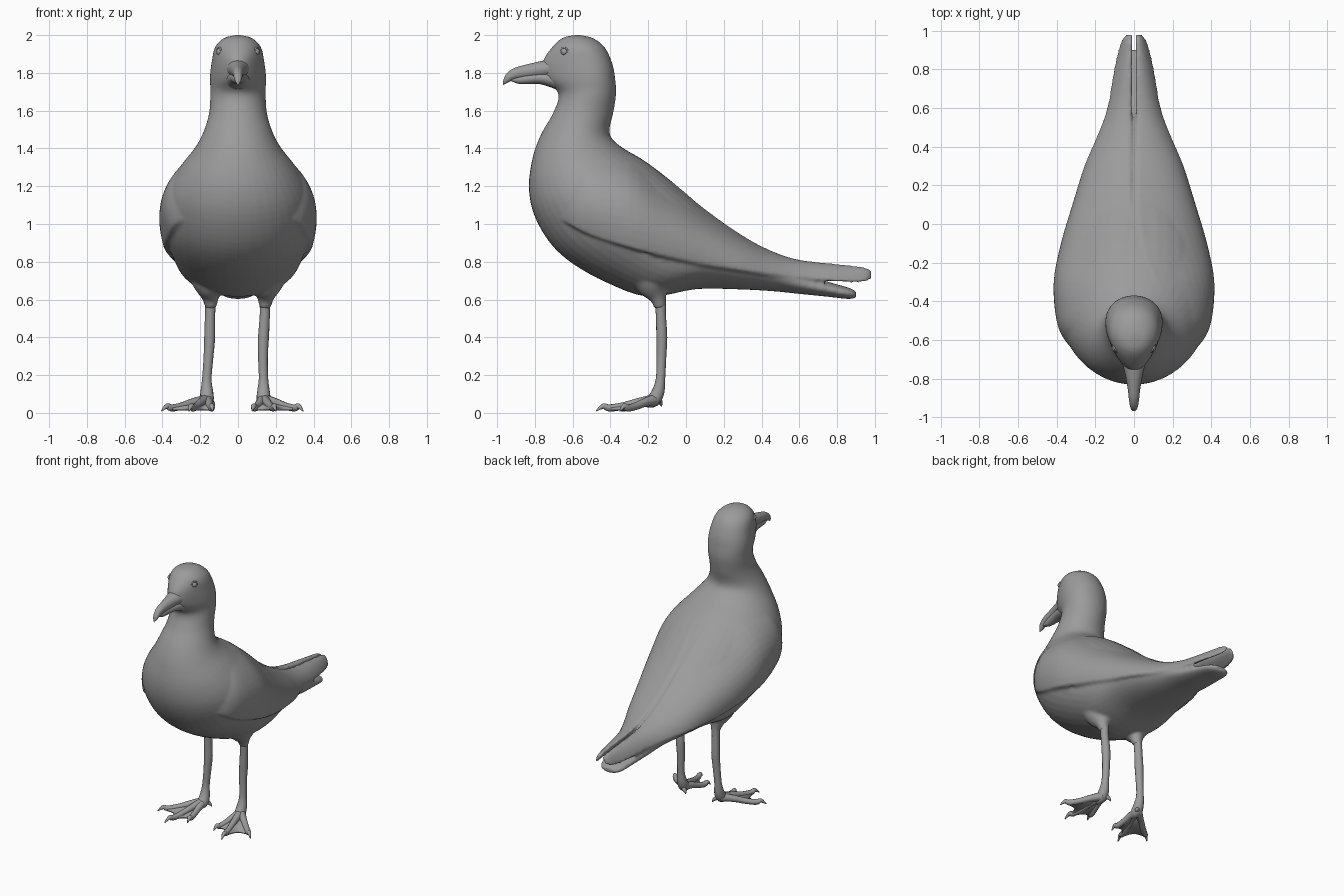
import bpy, bmesh, math
from mathutils import Vector

if "Cube" in bpy.data.objects:
    bpy.data.objects.remove(bpy.data.objects["Cube"])

grey = bpy.data.materials.new("dark_grey")
grey.diffuse_color = (.33, .33, .33, 1)
grey.use_nodes = True
grey.node_tree.nodes["Principled BSDF"].inputs["Base Color"].default_value = grey.diffuse_color


def smooth(rows, n):
    """Catmull-Rom interpolation of parameter rows."""
    out = []
    for i in range(len(rows) - 1):
        p = [rows[max(i - 1, 0)], rows[i], rows[i + 1], rows[min(i + 2, len(rows) - 1)]]
        for k in range(n):
            t = k / n
            out.append([0.5 * (2 * b + (c - a) * t + (2 * a - 5 * b + 4 * c - d) * t * t
                               + (3 * b - a - 3 * c + d) * t ** 3) for a, b, c, d in zip(*p)])
    return out + [list(rows[-1])]


def loft(bm, rings):
    vs = [[bm.verts.new(p) for p in r] for r in rings]
    n = len(vs[0])
    for a, b in zip(vs, vs[1:]):
        for j in range(n):
            bm.faces.new((a[j], a[(j + 1) % n], b[(j + 1) % n], b[j]))
    bm.faces.new(vs[0])
    bm.faces.new(vs[-1][::-1])


def tube(bm, rows, n=12, steps=4):
    """Round tube along rows of x, y, z, radius."""
    rows = smooth(rows, steps)
    rings = []
    for i, r in enumerate(rows):
        d = Vector(rows[min(i + 1, len(rows) - 1)][:3]) - Vector(rows[max(i - 1, 0)][:3])
        u = d.cross(Vector((0.9, 0.3, 0.1))).normalized()
        v = d.cross(u).normalized()
        rings.append([Vector(r[:3]) + r[3] * (u * math.cos(a) + v * math.sin(a))
                      for a in (2 * math.pi * k / n for k in range(n))])
    loft(bm, rings)


def finish(bm, name):
    bmesh.ops.recalc_face_normals(bm, faces=bm.faces)
    me = bpy.data.meshes.new(name)
    bm.to_mesh(me)
    bm.free()
    ob = bpy.data.objects.new(name, me)
    bpy.context.collection.objects.link(ob)
    me.polygons.foreach_set("use_smooth", [True] * len(me.polygons))
    me.materials.append(grey)
    return ob


# Head, neck, torso and tail: back y, z, front y, z, half width, egg taper
torso = [
    (-.56, 2.0, -.59, 2.0, .012, 0), (-.49, 1.983, -.655, 1.985, .075, 0),
    (-.43, 1.935, -.71, 1.935, .122, .1), (-.39, 1.85, -.76, 1.855, .135, .3),
    (-.375, 1.77, -.75, 1.77, .142, .33), (-.37, 1.69, -.675, 1.69, .146, .1),
    (-.385, 1.59, -.705, 1.585, .153, 0), (-.405, 1.5, -.765, 1.48, .182, 0),
    (-.39, 1.45, -.81, 1.36, .225, 0), (-.33, 1.4, -.832, 1.2, .3, 0),
    (-.22, 1.335, -.805, 1.05, .365, 0), (-.1, 1.245, -.72, .9, .393, 0),
    (0, 1.16, -.6, .79, .393, 0), (.1, 1.075, -.42, .69, .36, 0),
    (.2, .99, -.2, .615, .32, 0), (.3, .925, .05, .655, .28, 0),
    (.42, .855, .25, .655, .225, 0), (.52, .81, .45, .645, .17, 0),
    (.63, .735, .6, .63, .135, 0), (.76, .692, .75, .615, .108, 0),
    (.86, .663, .86, .603, .085, 0), (.9, .645, .9, .61, .05, 0)]
bm = bmesh.new()
rings = []
for by, bz, fy, fz, w, k in smooth(torso, 4):
    ring = []
    for j in range(40):
        a = 2 * math.pi * j / 40
        c, s = math.cos(a), math.sin(a)
        ring.append(((w * s * (1 + k * c)), (by + fy) / 2 + (by - fy) / 2 * c,
                     (bz + fz) / 2 + (bz - fz) / 2 * c))
    rings.append(ring)
loft(bm, rings)

# Folded wings: y, then x, z of the top, middle and bottom of each section
wing = [
    (-.72, .19, 1.24, .22, 1.15, .22, 1.06), (-.62, .27, 1.28, .338, 1.14, .332, 1.0),
    (-.5, .235, 1.37, .388, 1.17, .37, .94),
    (-.3, .12, 1.365, .378, 1.17, .393, .88), (-.1, .05, 1.245, .325, 1.07, .366, .83),
    (.1, .022, 1.08, .26, .97, .316, .79), (.3, .016, .94, .19, .88, .258, .76),
    (.45, .012, .86, .13, .825, .195, .74), (.6, .01, .81, .09, .79, .14, .72),
    (.8, .01, .788, .065, .768, .105, .702), (.94, .01, .772, .045, .755, .07, .695),
    (.98, .012, .755, .03, .745, .04, .71)]
for side in (1, -1):
    rings = []
    for y, tx, tz, mx, mz, bx, bz in smooth(wing, 4):
        cx, cz = 2 * mx - (tx + bx) / 2, 2 * mz - (tz + bz) / 2
        length = math.hypot(bx - tx, bz - tz)
        nx, nz = (bz - tz) / length, -(bx - tx) / length
        outer, inner = [], []
        for j in range(13):
            s = j / 12
            x = (1 - s) ** 2 * tx + 2 * s * (1 - s) * cx + s * s * bx
            z = (1 - s) ** 2 * tz + 2 * s * (1 - s) * cz + s * s * bz
            t = min(.07, length * .35) * (.3 + .7 * math.sin(math.pi * s))
            outer.append((side * x, y, z))
            inner.append((side * max(x + nx * t, .01), y, z + nz * t))
        rings.append(outer + inner[::-1])
    loft(bm, rings)
    # Feathered thighs
    tube(bm, [(side * .16, -.2, .8, .13), (side * .15, -.175, .68, .09),
              (side * .146, -.148, .61, .046), (side * .143, -.137, .555, .03)], 16)

# Fuse into one soft sculpted skin
body = finish(bm, "body")
m = body.modifiers.new("fuse", 'REMESH')
m.mode, m.voxel_size, m.use_smooth_shade = 'VOXEL', .01, True
m = body.modifiers.new("soften", 'SMOOTH')
m.factor, m.iterations = .5, 6

# Beak halves: y, top z, bottom z, half width
beaks = {
    "upper_beak": [(-.68, 1.88, 1.775, .075), (-.76, 1.864, 1.775, .05), (-.85, 1.843, 1.77, .033),
                   (-.91, 1.825, 1.763, .026), (-.95, 1.797, 1.745, .019),
                   (-.966, 1.765, 1.738, .009), (-.969, 1.742, 1.734, .003)],
    "lower_beak": [(-.68, 1.81, 1.71, .068), (-.77, 1.805, 1.74, .046), (-.85, 1.795, 1.74, .03),
                   (-.89, 1.785, 1.743, .022), (-.935, 1.772, 1.76, .01)]}
for name, rows in beaks.items():
    bm = bmesh.new()
    loft(bm, [[(w * math.sin(a), y, (t + b) / 2 + (t - b) / 2 * math.cos(a))
               for a in (2 * math.pi * k / 20 for k in range(20))]
              for y, t, b, w in smooth(rows, 4)])
    finish(bm, name)

for side, label, dx in ((1, "right", 0), (-1, "left", .06)):
    # Eye with a lid ring
    bpy.ops.mesh.primitive_uv_sphere_add(segments=20, ring_count=12, radius=.02,
                                         location=(side * .095, -.643, 1.912))
    eye = bpy.context.object
    bpy.ops.object.shade_smooth()
    bpy.ops.mesh.primitive_torus_add(major_radius=.021, minor_radius=.005, major_segments=24,
                                     minor_segments=8, location=(side * .099, -.645, 1.912),
                                     rotation=(0, math.pi / 2, -side * .5))
    lid = bpy.context.object
    bpy.ops.object.shade_smooth()
    for ob, part in ((eye, "_eye"), (lid, "_eyelid")):
        ob.name = label + part
        ob.data.materials.append(grey)

    # Leg shank with knobbly joints
    ax = .135 + dx * .5
    bm = bmesh.new()
    tube(bm, [(side * .143, -.137, .62, .03), (side * (.142 + dx * .1), -.133, .52, .027),
              (side * (.135 + dx * .25), -.128, .4, .029), (side * (.132 + dx * .4), -.13, .3, .026),
              (side * ax, -.135, .18, .025), (side * ax, -.148, .11, .034),
              (side * ax, -.175, .065, .036), (side * ax, -.22, .045, .015)], 14)
    finish(bm, label + "_leg")

    # Three clawed toes and a small hind toe
    heel = Vector((side * ax, -.16, .07))
    tips = [Vector((side * (x + dx), y, .012)) for x, y in ((.075, -.39), (.2, -.475), (.345, -.35))]
    bm = bmesh.new()
    for tip in tips:
        pts = [heel.lerp(tip, f) for f in (0, .3, .55, .78, .88, 1)]
        for p, z in zip(pts, (.07, .055, .036, .026, .036, .01)):
            p.z = z
        tube(bm, [(*p, r) for p, r in zip(pts, (.032, .023, .02, .019, .014, .003))], 10)
    tube(bm, [(side * ax, -.15, .075, .018), (side * (ax - .03), -.135, .055, .012),
              (side * (ax - .042), -.13, .035, .003)], 8)
    finish(bm, label + "_toes")

    # Webbing with scalloped front edge
    bm = bmesh.new()
    edge = []
    for a, b in zip(tips, tips[1:]):
        for k in range(8):
            s = k / 8
            edge.append(heel.lerp(a.lerp(b, s), .85 - .15 * math.sin(math.pi * s)))
    edge.append(heel.lerp(tips[-1], .85))
    top, mid = bm.verts.new(heel), []
    for e in edge:
        h = heel.lerp(e, .5)
        mid.append((bm.verts.new((h.x, h.y, .04)), bm.verts.new((e.x, e.y, .02))))
    for (a, b), (c, d) in zip(mid, mid[1:]):
        bm.faces.new((top, a, c))
        bm.faces.new((a, b, d, c))
    web = finish(bm, label + "_web")
    m = web.modifiers.new("thickness", 'SOLIDIFY')
    m.thickness, m.offset = .014, 0
